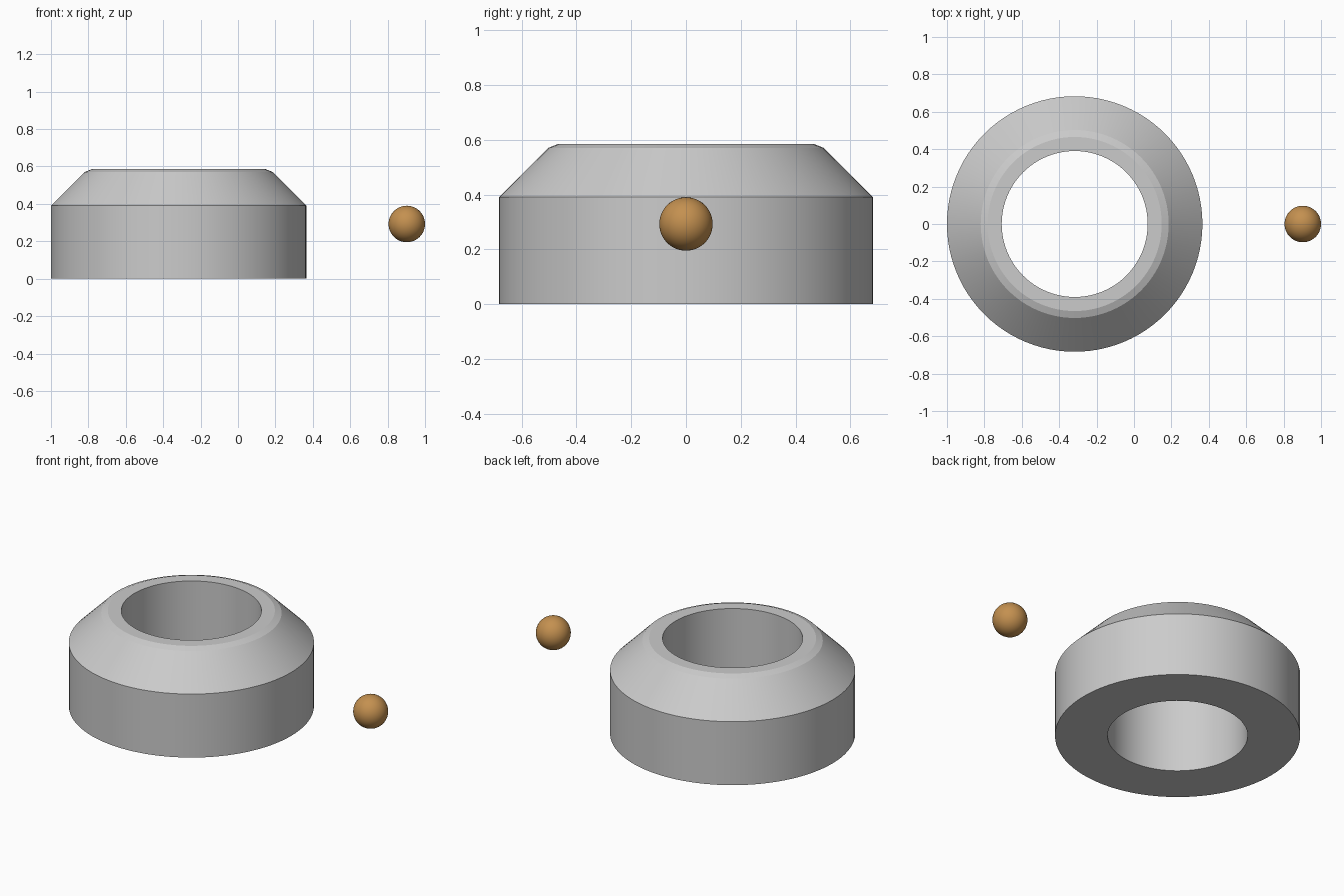
import bpy, bmesh, math

if "Cube" in bpy.data.objects:
    bpy.data.objects.remove(bpy.data.objects["Cube"])

U = 2 / 20.5            # base unit: the whole model is 20.5 units long
RING_X = -1 + 7 * U     # ring axis
BALL_X = 1 - U          # ball centre


def finish(name, bm, angle):
    bmesh.ops.recalc_face_normals(bm, faces=bm.faces)
    mesh = bpy.data.meshes.new(name)
    bm.to_mesh(mesh)
    bm.free()
    ob = bpy.data.objects.new(name, mesh)
    bpy.context.collection.objects.link(ob)
    bpy.ops.object.select_all(action='DESELECT')
    ob.select_set(True)
    bpy.context.view_layer.objects.active = ob
    bpy.ops.object.shade_smooth_by_angle(angle=math.radians(angle))
    return ob


# Chamfered ring: closed radius/height profile spun around its axis
profile = [(4, 0), (7, 0), (7, 4), (5.15, 5.85), (4.77, 6), (4, 6)]
bm = bmesh.new()
verts = [bm.verts.new((r * U, 0, z * U)) for r, z in profile]
edges = [bm.edges.new((verts[i], verts[(i + 1) % len(verts)])) for i in range(len(verts))]
bmesh.ops.spin(bm, geom=verts + edges, cent=(0, 0, 0), axis=(0, 0, 1),
               angle=math.tau, steps=96, use_merge=True)
bmesh.ops.remove_doubles(bm, verts=bm.verts, dist=1e-5)
ring = finish("chamfered_ring", bm, 12)
ring.location = (RING_X, 0, 0)

# Small ball floating beside the ring
bm = bmesh.new()
bmesh.ops.create_uvsphere(bm, u_segments=48, v_segments=24, radius=U)
ball = finish("ball", bm, 30)
ball.location = (BALL_X, 0, 3 * U)
mat = bpy.data.materials.new("amber")
mat.diffuse_color = (0.55, 0.28, 0.08, 1)
mat.use_nodes = True
mat.node_tree.nodes["Principled BSDF"].inputs["Base Color"].default_value = mat.diffuse_color
ball.data.materials.append(mat)
